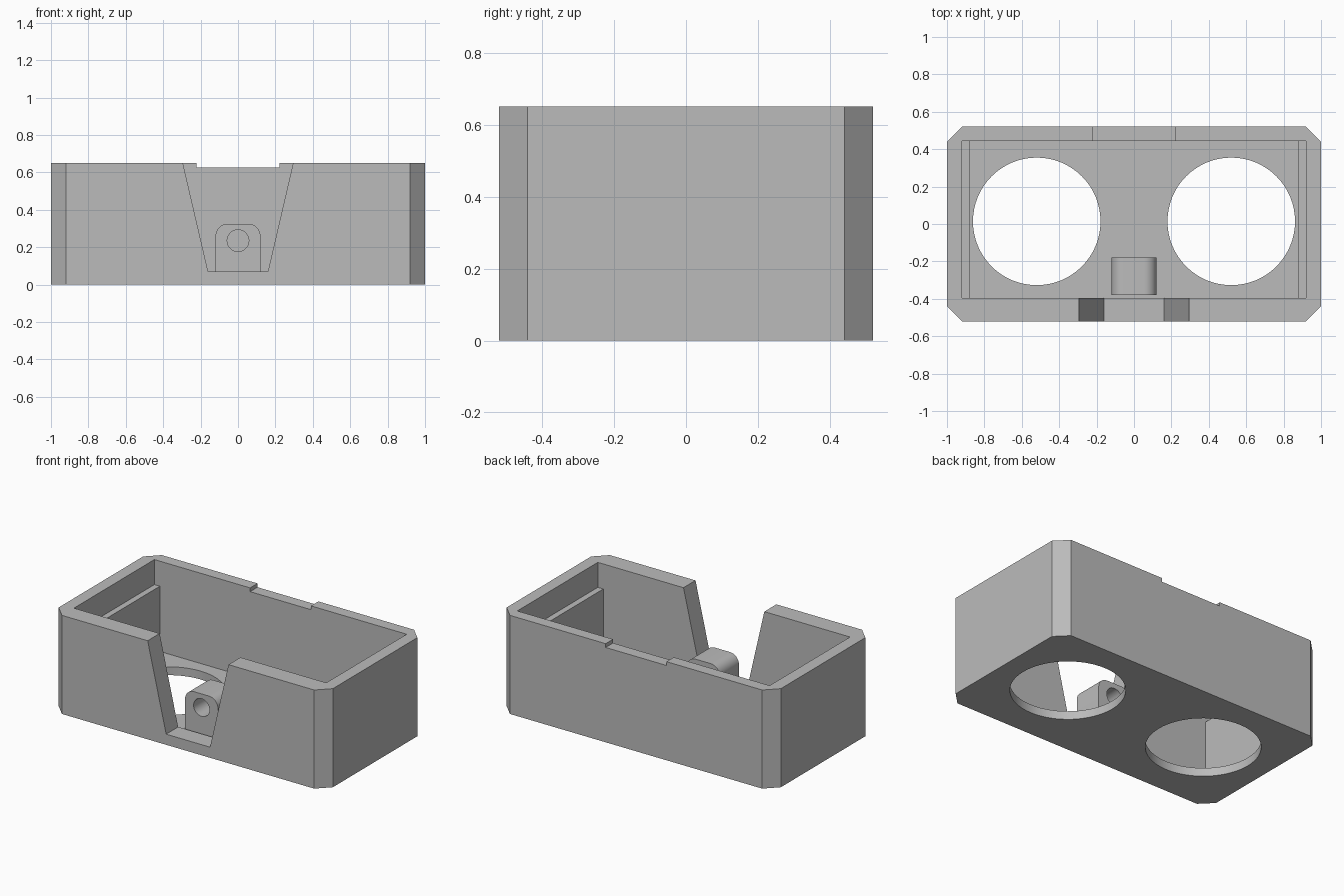
import bpy, bmesh, math

default = bpy.data.objects.get("Cube")
if default:
    bpy.data.objects.remove(default, do_unlink=True)

grey = bpy.data.materials.new("plain grey")
grey.use_nodes = True
colour = (0.5, 0.5, 0.5, 1)
grey.diffuse_color = colour
grey.node_tree.nodes["Principled BSDF"].inputs["Base Color"].default_value = colour


def prism(name, outline, lo, hi, axis="z"):
    """Extrude an outline: (x, y) along z, or (x, z) along y."""
    bm = bmesh.new()
    place = (lambda a, b, t: (a, b, t)) if axis == "z" else (lambda a, b, t: (a, t, b))
    bottom = [bm.verts.new(place(a, b, lo)) for a, b in outline]
    top = [bm.verts.new(place(a, b, hi)) for a, b in outline]
    bm.faces.new(bottom)
    bm.faces.new(top)
    for i in range(len(outline)):
        j = (i + 1) % len(outline)
        bm.faces.new((bottom[i], bottom[j], top[j], top[i]))
    bmesh.ops.recalc_face_normals(bm, faces=bm.faces[:])
    mesh = bpy.data.meshes.new(name)
    bm.to_mesh(mesh)
    bm.free()
    mesh.materials.append(grey)
    obj = bpy.data.objects.new(name, mesh)
    bpy.context.collection.objects.link(obj)
    return obj


def rect(x, b0, b1):
    return [(-x, b0), (x, b0), (x, b1), (-x, b1)]


def arc(cx, cy, r, start=0, end=360, steps=64):
    full = end - start == 360
    count = steps if full else steps + 1
    angles = [math.radians(start + (end - start) * i / steps) for i in range(count)]
    return [(cx + r * math.cos(a), cy + r * math.sin(a)) for a in angles]


def cut(target, cutters):
    for cutter in cutters:
        cutter.hide_render = True
        mod = target.modifiers.new("cut", "BOOLEAN")
        mod.operation = "DIFFERENCE"
        mod.solver = "EXACT"
        mod.object = cutter
    bpy.ops.object.select_all(action="DESELECT")
    target.select_set(True)
    bpy.context.view_layer.objects.active = target
    for mod in list(target.modifiers):
        bpy.ops.object.modifier_apply(modifier=mod.name)
    for cutter in cutters:
        bpy.data.objects.remove(cutter, do_unlink=True)
    bpy.ops.object.shade_smooth_by_angle(angle=math.radians(30))


# Open box with chamfered upright corners
W, D, H, C = 1.0, 0.52, 0.65, 0.08
FLOOR, FRONT, BACK = 0.055, -0.395, 0.443
box = prism("open_box", [(-W + C, -D), (W - C, -D), (W, -D + C), (W, D - C),
                         (W - C, D), (-W + C, D), (-W, D - C), (-W, -D + C)], 0, H)

# Cavity: narrower below, leaving a thin ledge along each end
cutters = [
    prism("lower_cavity", rect(0.88, FRONT, BACK), FLOOR, 0.6),
    prism("upper_cavity", rect(0.92, FRONT, BACK), 0.485, 0.9),
    # Tapered opening in the front wall and shallow slot in the back rim
    prism("front_opening", [(-0.16, 0.07), (0.16, 0.07), (0.318, 0.75), (-0.318, 0.75)],
          -0.7, -0.3, "y"),
    prism("back_slot", rect(0.222, 0.625, 0.8), 0.4, 0.7, "y"),
]
# Two round floor holes
for side in (-1, 1):
    cutters.append(prism("floor_hole", arc(side * 0.52, 0.014, 0.341), -0.1, 0.2))
cut(box, cutters)

# Round-topped lug with a through hole, rooted in the floor
R, X, TOP = 0.065, 0.12, 0.325
lug = prism("pierced_lug",
            [(-X, FLOOR), (X, FLOOR)]
            + arc(X - R, TOP - R, R, 0, 90, 10)
            + arc(R - X, TOP - R, R, 90, 180, 10), -0.38, -0.18, "y")
cut(lug, [prism("lug_hole", arc(0, 0.235, 0.058, steps=32), -0.5, 0, "y")])
